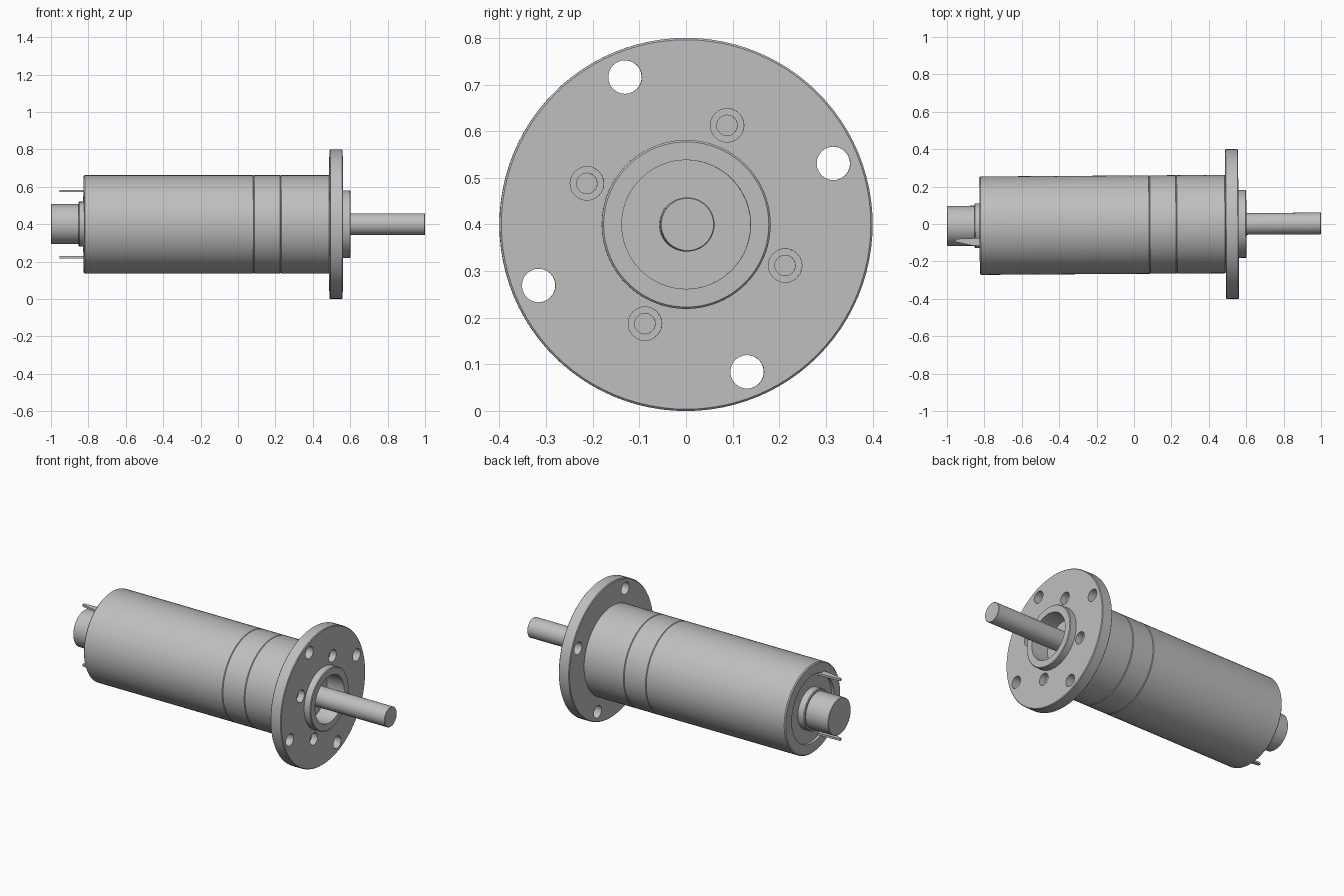
import bpy, bmesh, math
from mathutils import Matrix, Vector

if "Cube" in bpy.data.objects:
    bpy.data.objects.remove(bpy.data.objects["Cube"], do_unlink=True)

# Single metal colour
metal = bpy.data.materials.new("light_grey_metal")
metal.use_nodes = True
GREY = (0.52, 0.52, 0.52, 1)
metal.diffuse_color = GREY
metal.node_tree.nodes["Principled BSDF"].inputs["Base Color"].default_value = GREY

# The whole axis runs along x with a very slight yaw about the flange
AXIS = (Matrix.Translation((0.53, 0, 0.4)) @ Matrix.Rotation(0.0067, 4, 'Z')
        @ Matrix.Translation((-0.53, 0, 0)))


def finish(name, bm):
    bmesh.ops.recalc_face_normals(bm, faces=bm.faces)
    bm.transform(AXIS)
    mesh = bpy.data.meshes.new(name)
    bm.to_mesh(mesh)
    bm.free()
    mesh.materials.append(metal)
    obj = bpy.data.objects.new(name, mesh)
    bpy.context.collection.objects.link(obj)
    return obj


def smooth(obj):
    bpy.ops.object.select_all(action='DESELECT')
    obj.select_set(True)
    bpy.context.view_layer.objects.active = obj
    bpy.ops.object.shade_smooth_by_angle(angle=math.radians(30))


def lathe(name, profile, steps=72, closed=False):
    """Revolve (x, radius) points around the x axis."""
    bm = bmesh.new()
    verts = [bm.verts.new((x, 0, r)) for x, r in profile]
    edges = [bm.edges.new(p) for p in zip(verts, verts[1:])]
    if closed:
        edges.append(bm.edges.new((verts[-1], verts[0])))
    bmesh.ops.spin(bm, geom=verts + edges, cent=(0, 0, 0), axis=(1, 0, 0),
                   angle=math.tau, steps=steps, use_duplicate=False)
    bmesh.ops.remove_doubles(bm, verts=bm.verts, dist=1e-5)
    obj = finish(name, bm)
    smooth(obj)
    return obj


def rod(name, x0, x1, r, c=0.004, steps=72):
    """Solid cylinder with small chamfers."""
    return lathe(name, [(x0, 0), (x0, r - c), (x0 + c, r),
                        (x1 - c, r), (x1, r - c), (x1, 0)], steps)


# Housing, with a shallow recess in the rear face
R = 0.263
lathe("motor_housing", [(-0.81, 0), (-0.81, 0.2), (-0.826, 0.2), (-0.826, R - 0.006),
                        (-0.82, R), (0.08, R), (0.083, R - 0.003), (0.083, 0)])
rod("gearbox_ring", 0.083, 0.227, R, 0.003)
rod("gearbox_front", 0.227, 0.489, R, 0.003)

# Rear bearing boss and end cap
rod("rear_boss", -0.853, -0.8, 0.12)
rod("rear_cap", -1.0, -0.84, 0.107, 0.002)

# Flange with raised pilot and open bore
flange = lathe("mounting_flange",
               [(0.489, 0.138), (0.489, 0.396), (0.493, 0.4), (0.555, 0.4), (0.559, 0.396),
                (0.559, 0.181), (0.597, 0.181), (0.601, 0.177), (0.601, 0.138)],
               96, closed=True)


# Bolt circles: through holes and counterbored screw holes
def hole_cutter(name, holes):
    bm = bmesh.new()
    for radius, pitch, angle, x0, x1 in holes:
        for k in range(4):
            a = math.radians(angle + 90 * k)
            centre = Vector(((x0 + x1) / 2, pitch * math.cos(a), pitch * math.sin(a)))
            bmesh.ops.create_cone(bm, cap_ends=True, segments=24, radius1=radius,
                                  radius2=radius, depth=x1 - x0,
                                  matrix=Matrix.Translation(centre)
                                  @ Matrix.Rotation(math.pi / 2, 4, 'Y'))
    cutter = finish(name, bm)
    cutter.hide_render = True
    return cutter


cutters = [hole_cutter("bolt_hole_cutter", [(0.036, 0.342, 22.5, 0.45, 0.65)]),
           hole_cutter("counterbore_cutter", [(0.036, 0.23, 67.5, 0.52, 0.65)]),
           hole_cutter("screw_hole_cutter", [(0.022, 0.23, 67.5, 0.45, 0.6)])]
for cutter in cutters:
    mod = flange.modifiers.new(cutter.name, 'BOOLEAN')
    mod.operation = 'DIFFERENCE'
    mod.solver = 'EXACT'
    mod.object = cutter
    smooth(flange)
    bpy.ops.object.modifier_apply(modifier=mod.name)
for cutter in cutters:
    bpy.data.objects.remove(cutter, do_unlink=True)
smooth(flange)

# Output shaft
rod("output_shaft", 0.45, 1.0, 0.058, 0.002, 48)

# Two tapered flat terminals at the rear
OUTLINE = [(-0.8, -0.11), (-0.87, -0.105), (-0.955, -0.085), (-0.955, -0.07), (-0.8, -0.065)]
for name, side in (("upper_terminal", 1), ("lower_terminal", -1)):
    bm = bmesh.new()
    face = bm.faces.new([bm.verts.new((x, y, side * 0.177 - 0.006)) for x, y in OUTLINE])
    top = bmesh.ops.extrude_face_region(bm, geom=[face])["geom"]
    bmesh.ops.translate(bm, vec=(0, 0, 0.012),
                        verts=[v for v in top if isinstance(v, bmesh.types.BMVert)])
    finish(name, bm)
